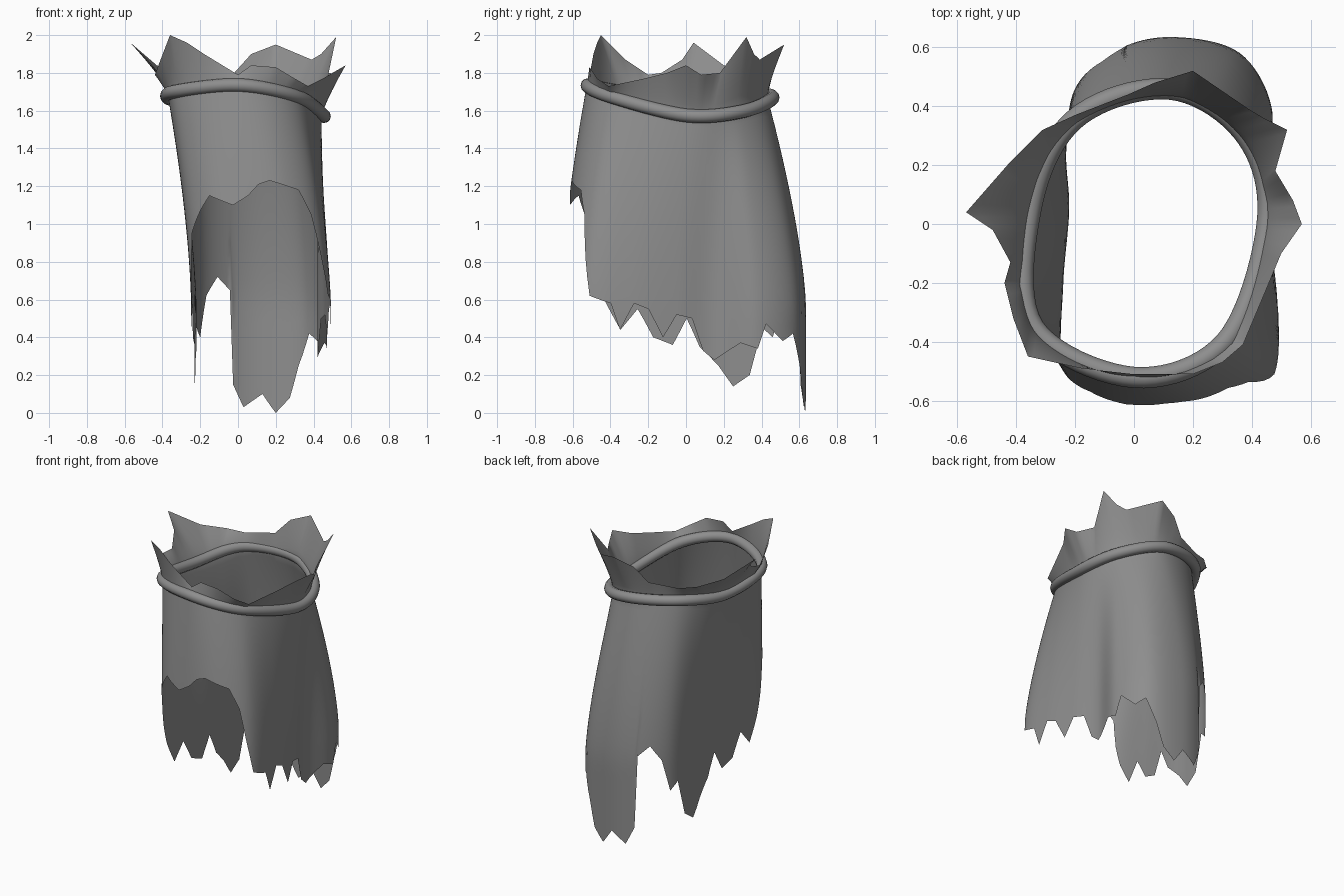
import bpy
import math
from mathutils import Vector

# Remove only the default cube
default_cube = bpy.data.objects.get("Cube")
if default_cube:
    bpy.data.objects.remove(default_cube, do_unlink=True)

STEPS_PER_SPAN = 20      # columns between two neighbouring waist points
SPANS = 8
COLUMNS = STEPS_PER_SPAN * SPANS
COLLAR_ROWS = 6
SKIRT_ROWS = 20

# Closed guide rings, counter-clockwise from the front centre
waist_ring = [(0, -.525, 1.735), (.31, -.4, 1.675), (.44, 0, 1.575), (.365, .28, 1.595),
              (.12, .43, 1.665), (-.19, .335, 1.69), (-.34, .04, 1.66), (-.34, -.35, 1.7)]
hem_ring = [(.08, -.66), (.3, -.65), (.47, -.53), (.49, -.3), (.46, -.05), (.42, .15),
            (.47, .38), (.36, .58), (.13, .635), (-.06, .59), (-.2, .46), (-.23, .25),
            (-.22, .05), (-.24, -.2), (-.24, -.48), (-.13, -.62)]

# Torn collar edge: ring position, then the point itself
collar_edge = [
    (0, 0, -.51, 1.79), (.2, .07, -.51, 1.84), (.5, .2, -.51, 1.83),
    (.75, .3, -.47, 1.77), (1, .37, -.41, 1.73), (1.5, .45, -.22, 1.77),
    (1.8, .5, -.1, 1.8), (2, .57, 0, 1.84), (2.2, .54, .08, 1.79),
    (2.4, .48, .18, 1.8), (3, .52, .32, 1.99), (3.2, .44, .36, 1.9),
    (3.4, .39, .39, 1.87), (3.8, .2, .52, 1.95), (4.1, .07, .48, 1.9),
    (4.4, -.02, .44, 1.8), (5, -.2, .37, 1.78), (5.5, -.31, .32, 1.8),
    (5.7, -.43, .2, 1.84), (6, -.57, .04, 1.96), (6.2, -.48, -.02, 1.87),
    (6.4, -.42, -.13, 1.8), (6.6, -.44, -.2, 1.79), (6.75, -.41, -.32, 1.87),
    (7, -.36, -.45, 2), (7.25, -.27, -.47, 1.96), (7.5, -.18, -.49, 1.9)]

# Torn hem: ring position and height
hem_edge = [
    (0, 1.15), (.15, 1.21), (.3, 1.23), (.7, 1.18), (.85, 1.05), (.95, .82),
    (1.05, .62), (1.3, .58), (1.4, .44), (1.55, .58), (1.7, .55), (1.85, .4),
    (2, .52), (2.2, .5), (2.35, .33), (2.5, .28), (2.8, .37), (3, .34),
    (3.1, .47), (3.3, .38), (3.45, .42), (3.6, .25), (3.7, .08), (3.85, 0),
    (4, .1), (4.25, .03), (4.4, .15), (4.45, .65), (4.65, .72), (4.85, .62),
    (5, .4), (5.15, .45), (5.3, .2), (5.5, .14), (5.7, .25), (5.95, .35),
    (6.1, .5), (6.25, .36), (6.45, .4), (6.6, .55), (6.75, .44), (6.9, .6),
    (7, .75), (7.1, .95), (7.35, 1.08), (7.5, 1.15), (7.8, 1.1)]


def smooth_ring(ring, u):
    """Point on a closed smooth curve through evenly spaced ring points."""
    u *= len(ring) / SPANS
    i = math.floor(u)
    t = u - i
    a, b, c, d = (Vector(ring[(i + k) % len(ring)]) for k in (-1, 0, 1, 2))
    return (b * 2 + (c - a) * t + (a * 2 - b * 5 + c * 4 - d) * t ** 2
            + (b * 3 - a - c * 3 + d) * t ** 3) / 2


def torn_edge(table, u):
    """Straight-line lookup in a closed table of edge points."""
    rows = table + [(SPANS,) + table[0][1:]]
    for low, high in zip(rows, rows[1:]):
        if low[0] <= u <= high[0]:
            t = (u - low[0]) / (high[0] - low[0])
            return [p + (q - p) * t for p, q in zip(low[1:], high[1:])]


def cloth_column(u):
    """Points from the collar edge, in through the waist, down to the hem."""
    waist = smooth_ring(waist_ring, u)
    hem = smooth_ring(hem_ring, u).to_3d()
    rim = Vector(torn_edge(collar_edge, u))
    bottom = torn_edge(hem_edge, u)[0]
    points = []
    for row in range(COLLAR_ROWS):
        t = 1 - row / COLLAR_ROWS
        point = waist.lerp(rim, t)
        point.z = waist.z + (rim.z - waist.z) * t ** 0.85
        points.append(point)
    for row in range(SKIRT_ROWS + 1):
        z = waist.z + (bottom - waist.z) * row / SKIRT_ROWS
        drop = min((waist.z - z) / 1.1, 1)
        point = waist.lerp(hem, 1 - (1 - drop) ** 1.45)
        point.z = z
        points.append(point)
    return points


def make_object(name, verts, faces, material):
    mesh = bpy.data.meshes.new(name)
    mesh.from_pydata(verts, [], faces)
    mesh.materials.append(material)
    mesh.update()
    obj = bpy.data.objects.new(name, mesh)
    bpy.context.collection.objects.link(obj)
    for face in mesh.polygons:
        face.use_smooth = True


def grid_faces(columns, rows, wrap_rows=False):
    """Quads for a grid closed around its columns, and its rows if asked."""
    faces = []
    for c in range(columns):
        n = (c + 1) % columns
        for r in range(rows if wrap_rows else rows - 1):
            s = (r + 1) % rows
            faces.append((c * rows + r, c * rows + s, n * rows + s, n * rows + r))
    return faces


# One plain grey for cloth and cord
grey = bpy.data.materials.new("cloth_grey")
grey.use_nodes = True
grey.diffuse_color = (0.27, 0.27, 0.27, 1)
shader = grey.node_tree.nodes["Principled BSDF"]
shader.inputs["Base Color"].default_value = grey.diffuse_color
shader.inputs["Roughness"].default_value = 0.9

# Ragged cloth
cloth_verts = []
for column in range(COLUMNS):
    cloth_verts += cloth_column(column / STEPS_PER_SPAN)
make_object("ragged_skirt", cloth_verts,
            grid_faces(COLUMNS, COLLAR_ROWS + SKIRT_ROWS + 1), grey)

# Cord belt: a round section swept around the waist, looser at the back
CORD_RADIUS = 0.036
CORD_SIDES = 12
cord_verts = []
for column in range(0, COLUMNS, 2):
    u = column / STEPS_PER_SPAN
    centre = smooth_ring(waist_ring, u)
    along = (smooth_ring(waist_ring, u + 0.01) - smooth_ring(waist_ring, u - 0.01)).normalized()
    out = along.cross(Vector((0, 0, 1))).normalized()
    up = out.cross(along)
    slack = 0.012 - 0.016 * math.cos(math.tau * u / SPANS)
    for side in range(CORD_SIDES):
        a = -math.tau * side / CORD_SIDES
        cord_verts.append(centre + out * (slack + CORD_RADIUS * math.cos(a))
                          + up * CORD_RADIUS * math.sin(a))
make_object("cord_belt", cord_verts, grid_faces(COLUMNS // 2, CORD_SIDES, True), grey)
